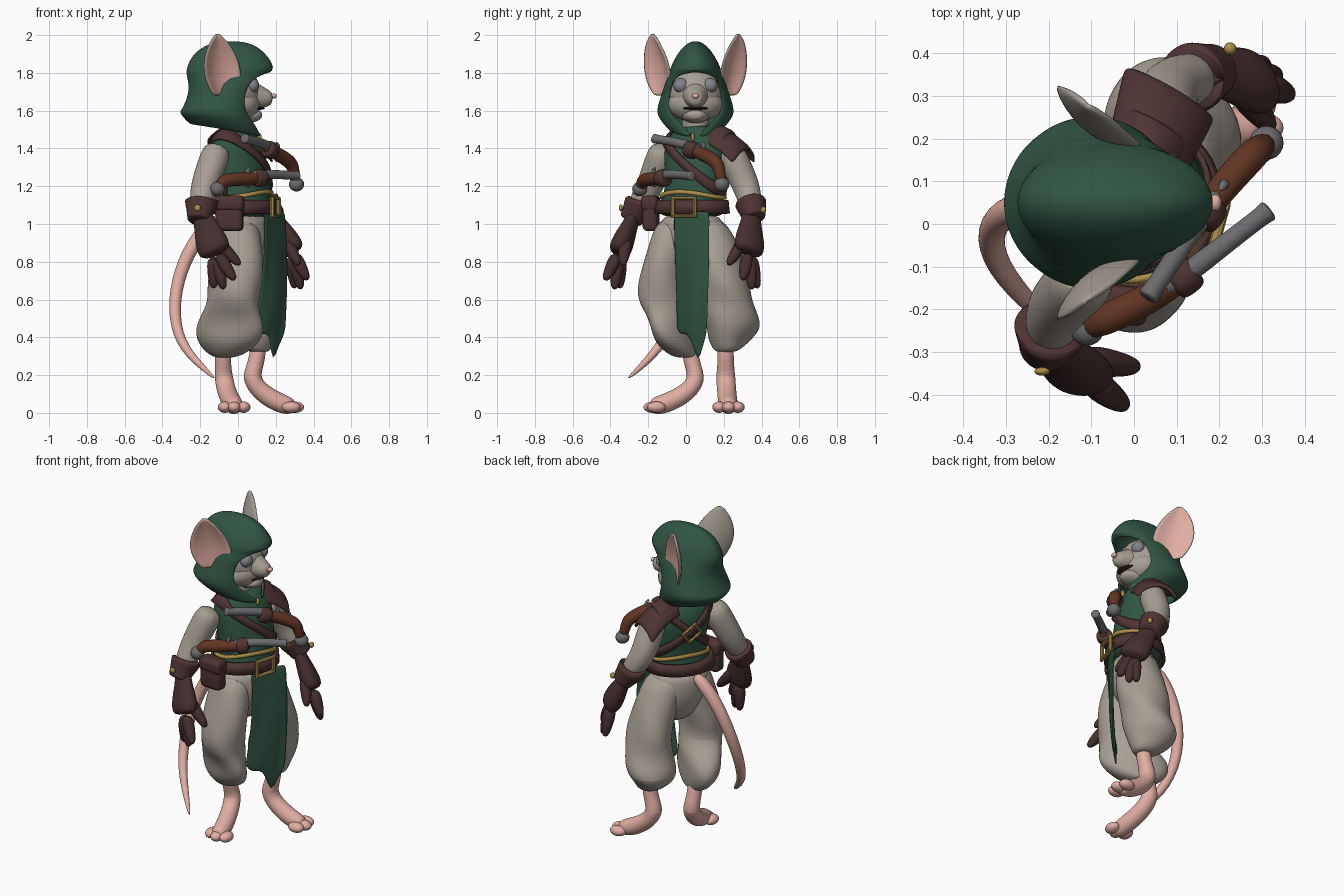
import bpy, bmesh
from math import sin, cos, pi, radians
from mathutils import Vector, Matrix

cube = bpy.data.objects.get("Cube")
if cube:
    bpy.data.objects.remove(cube)


def paint(name, r, g, b):
    m = bpy.data.materials.new(name)
    m.use_nodes = True
    m.diffuse_color = (r, g, b, 1)
    m.node_tree.nodes["Principled BSDF"].inputs["Base Color"].default_value = (r, g, b, 1)
    return m


FUR = paint("warm grey fur", .385, .345, .295)
PINK = paint("pink skin", .75, .42, .36)
GREEN = paint("forest green cloth", .03, .092, .058)
LEATHER = paint("brown leather", .078, .034, .033)
GLOVE = paint("dark glove leather", .06, .028, .027)
WOOD = paint("walnut wood", .12, .036, .016)
METAL = paint("gun metal", .15, .15, .16)
GOLD = paint("brass", .42, .27, .07)
EYE = paint("grey eye", .22, .23, .25)
DARK = paint("dark mouth", .03, .015, .015)


def finish(name, bm, mats, sub=0, thick=0, offset=-1):
    """Turn a bmesh into a smooth object with optional modifiers."""
    bmesh.ops.remove_doubles(bm, verts=bm.verts, dist=.0005)
    me = bpy.data.meshes.new(name)
    bm.to_mesh(me)
    bm.free()
    ob = bpy.data.objects.new(name, me)
    bpy.context.collection.objects.link(ob)
    for m in mats:
        me.materials.append(m)
    if thick:
        s = ob.modifiers.new("thickness", "SOLIDIFY")
        s.thickness, s.offset = thick, offset
        s.material_offset = s.material_offset_rim = len(mats) - 1
    if sub:
        s = ob.modifiers.new("smooth", "SUBSURF")
        s.levels = s.render_levels = sub
    bpy.ops.object.select_all(action="DESELECT")
    ob.select_set(True)
    bpy.context.view_layer.objects.active = ob
    bpy.ops.object.shade_smooth_by_angle(angle=radians(45))
    return ob


def skin(rows, closed=True, caps=True, facing=None):
    """Bridge equal rows of points into a surface."""
    bm = bmesh.new()
    vs = [[bm.verts.new(p) for p in row] for row in rows]
    n = len(vs[0])
    for a, b in zip(vs, vs[1:]):
        for i in range(n if closed else n - 1):
            j = (i + 1) % n
            bm.faces.new((a[i], a[j], b[j], b[i]))
    if caps:
        bm.faces.new(vs[0])
        bm.faces.new(vs[-1])
    bmesh.ops.recalc_face_normals(bm, faces=bm.faces)
    if facing and sum(f.normal.dot(facing) for f in bm.faces) < 0:
        bmesh.ops.reverse_faces(bm, faces=bm.faces)
    return bm


YAW = radians(-30)
FWD, LAT = Vector((cos(YAW), sin(YAW), 0)), Vector((-sin(YAW), cos(YAW), 0))


def oval(x, y, z, rx, ry, t):
    return Vector((x, y, z)) + FWD * rx * cos(t) + LAT * ry * sin(t)


def loft(name, mat, rows, ruffle=0, n=18):
    """Stack of horizontal ovals, with optional cloth folds."""
    pts = []
    for x, y, z, rx, ry in rows:
        ring = []
        for i in range(n):
            t = 2 * pi * i / n
            k = 1.03 + ruffle * sin(3 * t + z * 17)
            ring.append(oval(x, y, z, rx * k, ry * k, t))
        pts.append(ring)
    return finish(name, skin(pts), [mat], 2)


def tube(name, mat, path, flat=1, side=(1, 0, 0), n=10, sub=2):
    """Round limb through (x, y, z, radius) points; flat squashes it across 'side'."""
    p = [Vector(q[:3]) for q in path]
    rows = []
    for i, q in enumerate(path):
        d = (p[min(i + 1, len(p) - 1)] - p[max(i - 1, 0)]).normalized()
        a = Vector(side)
        a = (a - d * a.dot(d)).normalized()
        b = d.cross(a)
        r = q[3] * 1.06
        rows.append([p[i] + a * r * cos(2 * pi * k / n) + b * r * flat * sin(2 * pi * k / n) for k in range(n)])
    return finish(name, skin(rows), [mat], sub)


def ball(name, mat, loc, size):
    bm = bmesh.new()
    bmesh.ops.create_uvsphere(bm, u_segments=20, v_segments=12, radius=1)
    bmesh.ops.scale(bm, vec=size, verts=bm.verts)
    finish(name, bm, [mat]).location = loc


def box(name, mat, loc, size, turn, bevel):
    bm = bmesh.new()
    bmesh.ops.create_cube(bm, size=1)
    bmesh.ops.scale(bm, vec=size, verts=bm.verts)
    bmesh.ops.bevel(bm, geom=bm.edges[:], offset=bevel, segments=3, affect="EDGES", profile=.5)
    ob = finish(name, bm, [mat])
    ob.location, ob.rotation_euler.z = loc, turn


# Tunic body
BODY = [(.02, .03, 1.03, .15, .185), (.02, .03, 1.09, .145, .18), (.03, .04, 1.16, .13, .16),
        (.02, .05, 1.26, .13, .165), (0, .05, 1.36, .135, .175), (-.01, .05, 1.45, .115, .165), (0, .05, 1.53, .06, .08)]
loft("tunic", GREEN, BODY)


def on_body(t, z, grow=0):
    for a, b in zip(BODY, BODY[1:]):
        if z <= b[2]:
            break
    k = (z - a[2]) / (b[2] - a[2])
    x, y, z, rx, ry = [u + (v - u) * k for u, v in zip(a, b)]
    return oval(x, y, z, rx + grow, ry + grow, t)


def band(name, mat, height, width, grow, thick=.014, start=0, end=2 * pi):
    """Strap wrapped round the body at a height given by angle."""
    rows = []
    for i in range(41):
        t = start + (end - start) * i / 40
        rows.append([on_body(t, height(t) + s * width / 2, grow) for s in (-1, 1)])
    finish(name, skin(rows, False, False), [mat], 0, thick, 0)


def buckle(name, at, size, t, roll=0):
    bpy.ops.mesh.primitive_torus_add(major_segments=4, minor_segments=8, major_radius=1, minor_radius=.2)
    ob = bpy.context.object
    ob.name = ob.data.name = name
    ob.data.materials.append(GOLD)
    turn = Matrix.Rotation(YAW + t, 4, "Z") @ Matrix.Rotation(pi / 2, 4, "Y") @ Matrix.Rotation(roll, 4, "Z")
    ob.data.transform(turn @ Matrix.Diagonal((size, size * 1.35, size, 1)) @ Matrix.Rotation(pi / 4, 4, "Z"))
    ob.location = at


band("waist_belt", LEATHER, lambda t: 1.09, .07, .018, .02)
band("waist_trim", GOLD, lambda t: 1.155 + .015 * cos(2 * t), .022, .013)
band("chest_strap", LEATHER, lambda t: 1.33 - .15 * sin(t), .06, .014)
band("back_strap", LEATHER, lambda t: 1.33 + .15 * sin(t), .05, .012, start=pi / 2, end=3 * pi / 2)
buckle("belt_buckle", on_body(.25, 1.09, .035), .064, .25)
buckle("strap_buckle", on_body(pi, 1.33, .028), .047, pi, .6)
ball("collar_clasp", GOLD, on_body(.3, 1.46, .01), (.012, .01, .022))

# Hanging cloth with a torn hem
hem = [.44, .41, .42, .39, .25, .35, .42]
rows = []
for i in range(11):
    u = i / 10
    row = []
    for j, h in enumerate(hem):
        v = j / 3 - 1
        c = Vector((.192 + .02 * sin(u * pi) - .025 * u, .03, 1.07 + (h - 1.07) * u))
        row.append(c + LAT * v * .11 + FWD * (.025 * v + .012 * sin(v * 4 + u * 3)) * u)
    rows.append(row)
finish("front_cloth", skin(rows, False, False), [GREEN], 1, .012, 0)

# Trousers, pinched at the knee and baggy over the shin
loft("trouser_seat", FUR, [(.02, .03, 1.06, .125, .165), (.02, .03, .98, .14, .175), (.03, .04, .88, .14, .175),
     (.03, .05, .78, .1, .12), (.04, .06, .72, .05, .06)])
loft("right_trouser_leg", FUR, [(-.01, -.03, 1.04, .11, .11), (-.005, -.065, .92, .135, .115), (-.01, -.1, .8, .145, .12),
     (-.02, -.125, .68, .15, .12), (-.02, -.125, .59, .135, .12), (-.035, -.08, .52, .165, .11), (-.05, -.055, .45, .2, .1),
     (-.055, -.045, .38, .185, .1), (-.06, -.02, .32, .12, .075), (-.07, 0, .29, .05, .05)], .055)
loft("left_trouser_leg", FUR, [(.05, .09, 1.04, .1, .11), (.08, .14, .92, .125, .12), (.1, .18, .8, .14, .12),
     (.11, .21, .68, .15, .125), (.1, .22, .59, .135, .13), (.09, .235, .52, .145, .14), (.07, .25, .45, .15, .14),
     (.07, .23, .39, .125, .11), (.1, .22, .34, .075, .075), (.11, .21, .32, .045, .045)], .055)

# Feet
tube("right_foot", PINK, [(-.08, .01, .37, .046), (-.08, .035, .25, .041), (-.075, .06, .18, .05), (-.06, .01, .11, .05),
     (-.035, -.08, .06, .052), (-.02, -.15, .038, .05), (-.018, -.19, .03, .035)])
tube("left_foot", PINK, [(.11, .21, .38, .046), (.1, .21, .27, .041), (.065, .21, .19, .052), (.11, .215, .12, .05),
     (.19, .22, .065, .052), (.26, .225, .038, .05), (.3, .225, .03, .035)], side=(0, 1, 0))
for i in (-1, 0, 1):
    ball("right_toe", PINK, (-.02 + i * .05, -.175 + abs(i) * .018, .03), (.036, .05, .03))
    ball("left_toe", PINK, (.3 - abs(i) * .018, .225 + i * .05, .03), (.05, .036, .03))

# Tail
tube("tail", PINK, [(-.1, .06, 1.04, .04), (-.22, .05, .93, .038), (-.31, .03, .75, .035), (-.345, -.03, .55, .032),
     (-.31, -.12, .37, .027), (-.2, -.23, .25, .018), (-.12, -.31, .18, .006)], side=(0, 1, 0))


# Arms, cuffs and gloves
def arm(side, shoulder, elbow, wrist, palm, tips, flat_side):
    s, e, w, p = map(Vector, (shoulder, elbow, wrist, palm))
    up = (e - w).normalized()
    tube(side + "_sleeve", FUR, [(*s, .075), (*s.lerp(e, .45), .078), (*e, .072), (*(w + up * .06), .064), (*w, .05)])
    tube(side + "_glove_cuff", LEATHER, [(*(w + up * a), r) for a, r in
         ((.05, .06), (.062, .085), (.05, .09), (.02, .08), (-.04, .064), (-.06, .062), (-.065, .04))])
    tube(side + "_palm", GLOVE, [(*w, .05), (*w.lerp(p, .4), .062), (*w.lerp(p, .7), .082), (*p, .092), (*w.lerp(p, 1.2), .075)],
         .65, flat_side)
    for i, tip in enumerate(tips):
        t = Vector(tip)
        root = p.lerp(w, .35 if i == 3 else 0) + (t - p) * .2
        mid = root.lerp(t, .55) + (t - w).normalized() * .01
        tube(side + "_finger", GLOVE, [(*root, .04), (*mid, .034), (*t, .018)], n=8)


arm("right", (-.1, -.11, 1.42), (-.18, -.19, 1.2), (-.2, -.265, 1.07), (-.13, -.345, .875),
    [(-.13, -.35, .655), (-.075, -.38, .65), (-.015, -.43, .7), (.015, -.335, .78)], (1, -.3, 0))
arm("left", (.06, .22, 1.41), (.08, .32, 1.2), (.16, .35, 1.08), (.275, .335, .88),
    [(.3, .38, .655), (.335, .35, .65), (.37, .3, .7), (.325, .22, .78)], (.65, -.75, 0))
ball("right_cuff_stud", GOLD, (-.215, -.345, 1.085), (.018, .01, .018))
ball("left_cuff_stud", GOLD, (.225, .41, 1.075), (.015, .015, .018))

# Layered shoulder guard draped over the arm
for name, reach, spread, rise in (("lower", 1, .125, 0), ("upper", .6, .105, .014)):
    rows = []
    for i in range(7):
        u = i / 6 * reach
        c = Vector((.01, .12, 1.51 + rise)) + Vector((.075, .205, .01 - .125 * u)) * u
        rows.append([c + FWD * spread * (.75 + .25 * u) * sin(v * 1.3) - Vector((0, .02, .1)) * (1 - cos(v * 1.4))
                     for v in (-1, -.66, -.33, 0, .33, .66, 1)])
    finish(name + "_shoulder_guard", skin(rows, False, False), [LEATHER], 1, .022, 0)

# Belt pouch
box("pouch", LEATHER, (-.045, -.185, 1.05), (.145, .08, .175), -.1, .025)
box("pouch_flap", LEATHER, (-.045, -.188, 1.11), (.155, .09, .08), -.1, .022)


# Pistols
def pistol(name, butt, bend, lock, muzzle):
    o, b, l, m = map(Vector, (butt, bend, lock, muzzle))
    d = (m - l).normalized()
    lift = Vector((0, 0, .018))
    flat = (0, .3, 1)
    ball(name + "_pommel", METAL, o, (.04, .04, .038))
    tube(name + "_stock", WOOD, [(*o, .026), (*o.lerp(b, .6), .031), (*b, .038), (*l, .036), (*l.lerp(m, .4), .026)], side=flat)
    tube(name + "_barrel", METAL, [(*(l + lift), .028), (*(l.lerp(m, .5) + lift), .024), (*(m - d * .02), .022),
         (*(m - d * .015), .026), (*m, .026)], side=flat)
    tube(name + "_holder", LEATHER, [(*(l + d * a), r) for a, r in ((.035, .03), (.04, .048), (.1, .048), (.105, .03))], side=flat)
    tube(name + "_hammer", METAL, [(*(l + lift), .016), (*(l + lift * 2.5 - d * .02), .012), (*(l + lift * 3.2 + d * .01), .009)], n=6)
    g = l - lift * 2.4
    tube(name + "_trigger_guard", METAL, [(*(l + d * .03), .007), (*(g + d * .02), .007), (*(g - d * .03), .007), (*(l - d * .05), .007)], n=6)


pistol("upper_pistol", (.31, .19, 1.21), (.285, .17, 1.325), (.205, .085, 1.375), (.03, -.175, 1.455))
pistol("lower_pistol", (-.11, -.245, 1.185), (-.07, -.225, 1.235), (.06, -.165, 1.24), (.32, .035, 1.255))

# Head, snout and face
ball("head", FUR, (-.03, .05, 1.69), (.15, .15, .155))
ball("cheeks", FUR, (.01, .05, 1.635), (.11, .148, .095))
tube("neck", FUR, [(-.02, .05, 1.45, .07), (-.02, .05, 1.53, .07), (-.02, .05, 1.62, .08)])
tube("snout", FUR, [(.03, .05, 1.69, .09), (.09, .05, 1.677, .07), (.145, .05, 1.665, .05), (.185, .05, 1.66, .034)], side=(0, 1, 0))
tube("jaw", FUR, [(.01, .05, 1.585, .09), (.08, .05, 1.572, .068), (.13, .05, 1.58, .036)], .6, (0, 1, 0))
ball("mouth", DARK, (.085, .05, 1.613), (.058, .07, .011))
ball("nose", PINK, (.19, .05, 1.678), (.015, .019, .014))
for side, s in (("right", -1), ("left", 1)):
    ball(side + "_eye", EYE, (.076, .05 + s * .077, 1.733), (.036, .04, .039))
    # Cupped ear, pink inside and fur behind
    face = Vector((.57, s * .82, .05)).normalized()
    across = Vector((.82, -s * .57, 0))
    base, tip = Vector((-.08, .05 + s * .165, 1.68)), Vector((-.105, .05 + s * .235, 2.005))
    rows = []
    for i in range(12):
        u = i / 11
        w = .112 * sin(pi * min(1, .16 + .84 * u ** .95)) ** .75 + .003
        rows.append([base.lerp(tip, u) + across * w * v + face * (w * .35 * v * v - .02 * sin(pi * u))
                     for v in (-1, -.6, -.2, .2, .6, 1)])
    finish(side + "_ear", skin(rows, False, False, face), [PINK, FUR], 1, .016)

# Hood, open towards the face
HOOD = [(1.968, -.04, .06, .02, 0), (1.945, -.04, .14, .06, 0), (1.89, -.045, .205, .105, 0), (1.81, -.035, .245, .142, 0),
        (1.78, -.05, .22, .152, .88), (1.7, -.07, .185, .175, .95), (1.6, -.1, .2, .212, .82),
        (1.53, -.1, .215, .195, .45), (1.46, -.06, .19, .135, .08)]
rows = []
for z, cx, rx, ry, gap in HOOD:
    row = []
    for i in range(25):
        t = gap + (2 * pi - 2 * gap) * i / 24
        lift = .06 * (1 - cos(t)) / 2 if z < 1.55 else 0
        row.append(Vector((cx + rx * cos(t), .05 + ry * sin(t), z + lift)))
    rows.append(row)
bm = skin(rows, False, False)
bm.faces.new([v for v in bm.verts if v.co.z > 1.96][:24])
bmesh.ops.remove_doubles(bm, verts=bm.verts, dist=.0005)
bmesh.ops.recalc_face_normals(bm, faces=bm.faces)
if sum(f.normal.dot(f.calc_center_median() - Vector((-.05, .05, 1.7))) for f in bm.faces) < 0:
    bmesh.ops.reverse_faces(bm, faces=bm.faces)
finish("hood", bm, [GREEN], 2, .018)
